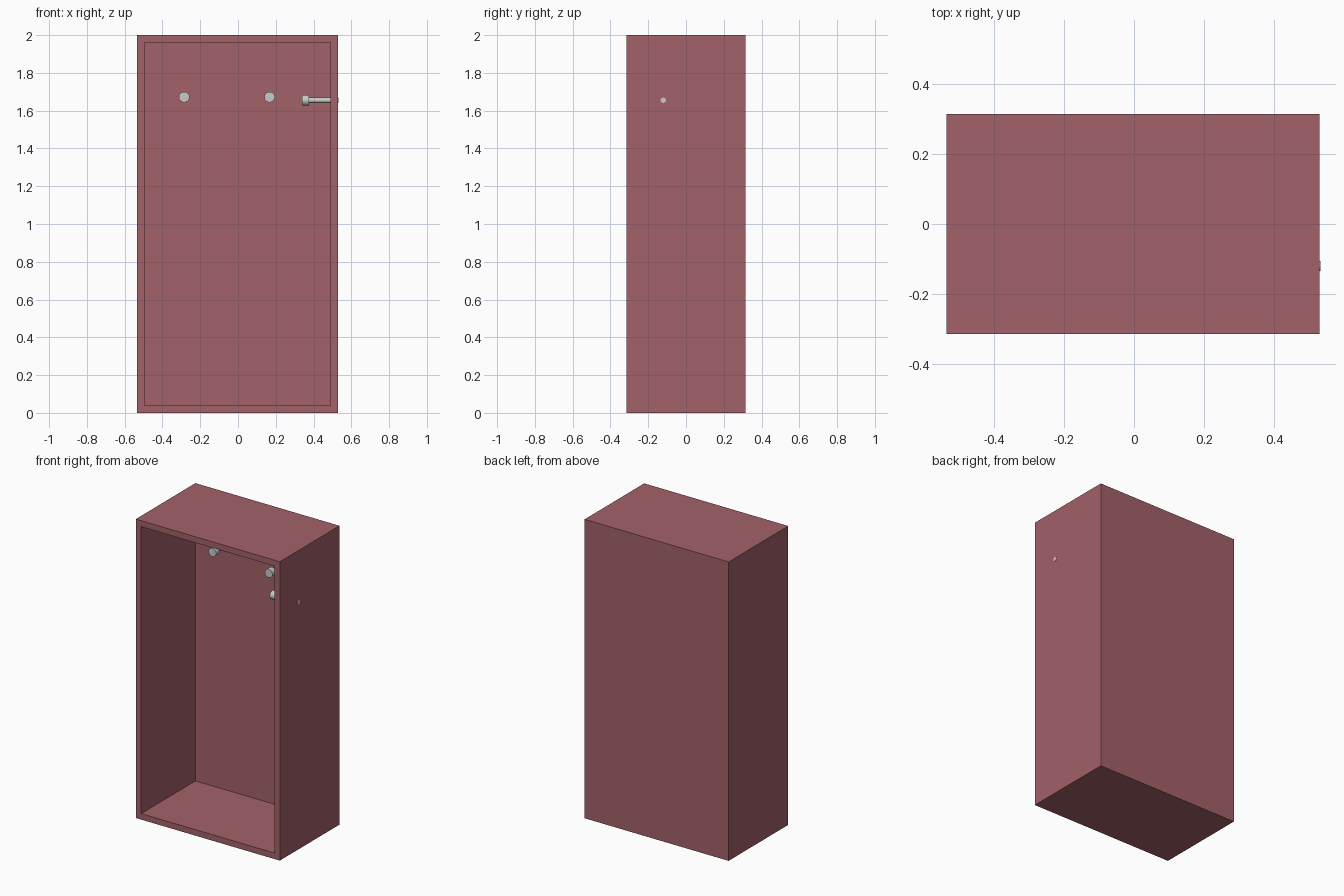
import bpy, bmesh
from math import radians
from mathutils import Matrix, Vector

if "Cube" in bpy.data.objects:
    bpy.data.objects.remove(bpy.data.objects["Cube"])

wood = bpy.data.materials.new("cabinet_red")
wood.diffuse_color = (0.36, 0.12, 0.14, 1)
wood.use_nodes = True
wood.node_tree.nodes["Principled BSDF"].inputs["Base Color"].default_value = wood.diffuse_color


def finish(name, bm, mat=None):
    mesh = bpy.data.meshes.new(name)
    bm.to_mesh(mesh)
    bm.free()
    ob = bpy.data.objects.new(name, mesh)
    bpy.context.collection.objects.link(ob)
    if mat:
        mesh.materials.append(mat)
    return ob


# Cabinet: a block whose front face is inset and pushed back into a cavity
X0, X1, Y, H, T = -0.536, 0.530, 0.315, 2.0, 0.057
bm = bmesh.new()
bmesh.ops.create_cube(bm, size=1.0, matrix=Matrix.Translation(((X0 + X1) / 2, 0, H / 2))
                      @ Matrix.Diagonal((X1 - X0, 2 * Y, H, 1)))
front = min(bm.faces, key=lambda f: f.calc_center_median().y)
bmesh.ops.inset_region(bm, faces=[front], thickness=T)
cavity = bmesh.ops.extrude_face_region(bm, geom=[front])["geom"]
bmesh.ops.translate(bm, vec=(0, 2 * Y - T, 0),
                    verts=[g for g in cavity if isinstance(g, bmesh.types.BMVert)])
if front.is_valid:
    bmesh.ops.delete(bm, geom=[front], context='FACES_ONLY')
bmesh.ops.recalc_face_normals(bm, faces=bm.faces[:])
finish("cabinet", bm, wood)


# Pegs: wide round head on a thin shaft, head at the start point
def peg(name, start, direction, length=0.195, head=0.038):
    bm = bmesh.new()
    for r, a, b in ((0.028, 0, head), (0.014, head, length)):
        bmesh.ops.create_cone(bm, cap_ends=True, segments=32, radius1=r, radius2=r,
                              depth=b - a, matrix=Matrix.Translation((0, 0, (a + b) / 2)))
    turn = Vector((0, 0, 1)).rotation_difference(Vector(direction)).to_matrix().to_4x4()
    bm.transform(Matrix.Translation(start) @ turn)
    ob = finish(name, bm)
    bpy.context.view_layer.objects.active = ob
    ob.select_set(True)
    bpy.ops.object.shade_smooth_by_angle(angle=radians(35))
    ob.select_set(False)


peg("back_peg_left", (-0.285, 0.135, 1.672), (0, 1, 0), 0.175)
peg("back_peg_right", (0.167, 0.085, 1.672), (0, 1, 0))
peg("side_peg", (0.338, -0.12, 1.655), (1, 0, 0))
